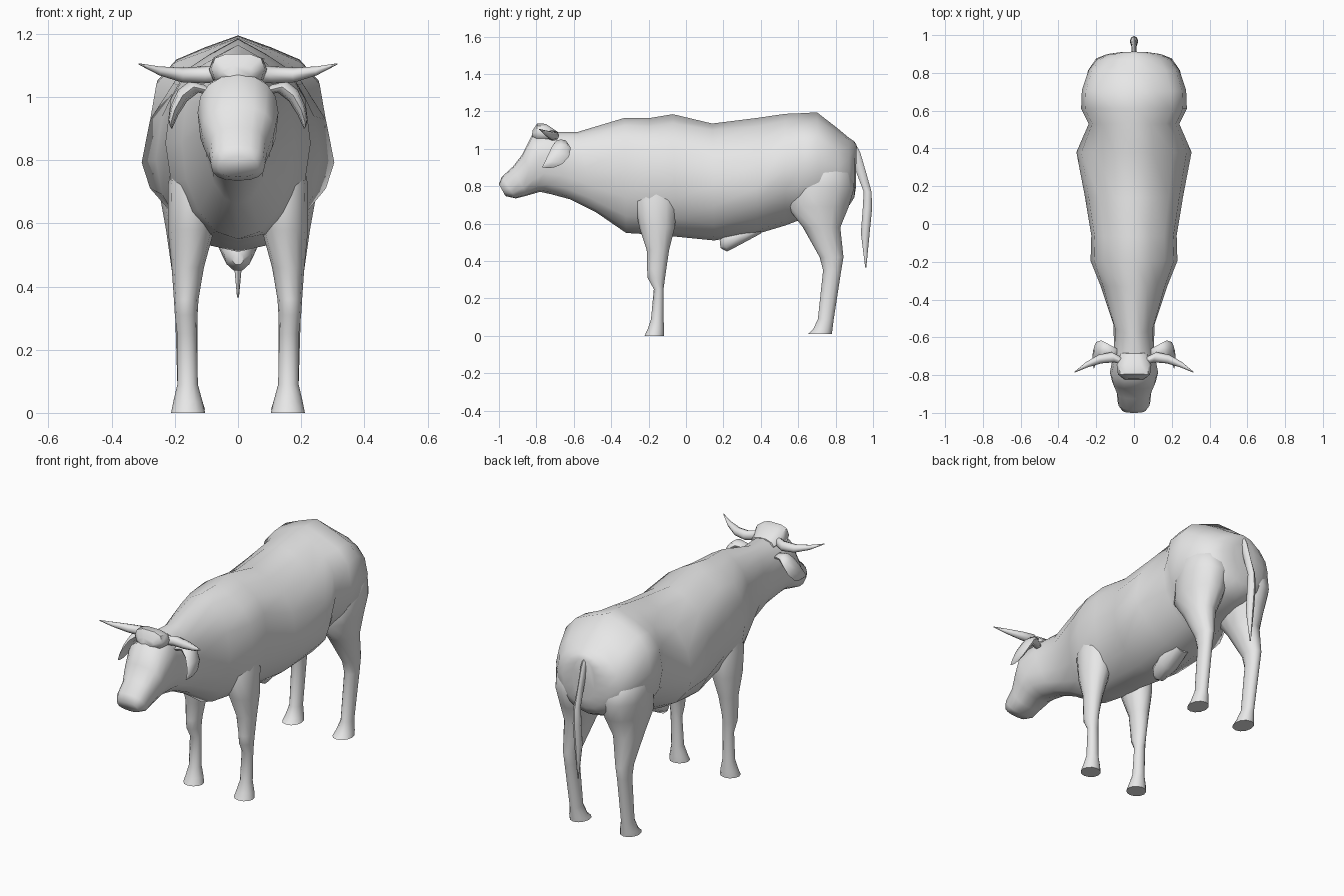
import bpy, bmesh, math
from mathutils import Vector

hide = bpy.data.materials.new("grey hide")
hide.diffuse_color = (0.8, 0.8, 0.8, 1)


def loft(name, rings, angle=50):
    """Skin a list of equal-length point rings and cap both ends."""
    bm = bmesh.new()
    rows = [[bm.verts.new(p) for p in ring] for ring in rings]
    n = len(rows[0])
    for a, b in zip(rows, rows[1:]):
        for i in range(n):
            bm.faces.new((a[i], a[(i + 1) % n], b[(i + 1) % n], b[i]))
    bm.faces.new(rows[0])
    bm.faces.new(rows[-1])
    bmesh.ops.recalc_face_normals(bm, faces=bm.faces)
    mesh = bpy.data.meshes.new(name)
    bm.to_mesh(mesh)
    bm.free()
    mesh.materials.append(hide)
    obj = bpy.data.objects.new(name, mesh)
    bpy.context.collection.objects.link(obj)
    bpy.ops.object.select_all(action='DESELECT')
    obj.select_set(True)
    bpy.context.view_layer.objects.active = obj
    bpy.ops.object.shade_smooth_by_angle(angle=math.radians(angle))
    return obj


def power(v, p):
    return math.copysign(abs(v) ** p, v) if abs(v) > 1e-6 else 0.0


def section(ty, tz, by, bz, half, widest=0.5, p=1.0, ridge=0.0, n=16):
    """Cross-section between a top and a bottom point; ridge makes the back peaked."""
    top, bot = Vector((0, ty, tz)), Vector((0, by, bz))
    mid = bot.lerp(top, widest)
    pts = []
    for i in range(n):
        a = 2 * math.pi * i / n
        c, s = power(math.cos(a), p), power(math.sin(a), p)
        if s > 0:
            s += ridge * math.sin(4 * math.asin(min(1, math.sin(a))))
        pts.append(mid + ((top - mid) * s if s > 0 else (mid - bot) * s) + Vector((half * c, 0, 0)))
    return pts


def oval(center, u, v, n=10):
    c, u, v = Vector(center), Vector(u), Vector(v)
    return [c + u * math.cos(2 * math.pi * i / n) + v * math.sin(2 * math.pi * i / n) for i in range(n)]


def mirrored(name, rings):
    for side, sign in (("left", 1), ("right", -1)):
        loft(f"{side}_{name}", [[(p.x * sign, p.y, p.z) for p in r] for r in rings])


def leg_ring(z, y0, y1, x0, x1):
    return oval(((x0 + x1) / 2, (y0 + y1) / 2, z), ((x1 - x0) / 2, 0, 0), (0, (y1 - y0) / 2, 0), 12)


# Head, neck and trunk: top y, top z, bottom y, bottom z, half width, widest height, squareness, ridge
trunk = [
    (-1.0, 0.81, -0.965, 0.747, 0.065, 0.5, 0.8),
    (-0.985, 0.85, -0.91, 0.735, 0.086, 0.45, 0.8),
    (-0.925, 0.905, -0.85, 0.75, 0.092, 0.5, 0.8),
    (-0.875, 0.97, -0.78, 0.77, 0.115, 0.6, 0.85),
    (-0.825, 1.07, -0.72, 0.757, 0.128, 0.62, 0.9),
    (-0.72, 1.09, -0.62, 0.73, 0.106, 0.6, 0.9),
    (-0.58, 1.09, -0.48, 0.66, 0.108, 0.55),
    (-0.33, 1.165, -0.32, 0.55, 0.178, 0.5, 1, 0.05),
    (-0.19, 1.165, -0.2, 0.543, 0.23, 0.5, 1, 0.07),
    (-0.07, 1.185, -0.05, 0.53, 0.226, 0.5, 1, 0.07),
    (0.14, 1.135, 0.15, 0.51, 0.26, 0.47, 1, 0.03),
    (0.38, 1.165, 0.38, 0.545, 0.305, 0.4, 1.15, 0.03),
    (0.53, 1.187, 0.53, 0.59, 0.24, 0.5, 1, 0.05),
    (0.61, 1.19, 0.61, 0.62, 0.28, 0.52, 1, 0.07),
    (0.70, 1.195, 0.72, 0.64, 0.276, 0.53, 1, 0.07),
    (0.81, 1.11, 0.82, 0.67, 0.24, 0.53, 1, 0.04),
    (0.87, 1.06, 0.875, 0.70, 0.196, 0.52),
    (0.90, 1.04, 0.90, 0.74, 0.14, 0.5),
    (0.912, 1.02, 0.908, 0.79, 0.07, 0.5),
]
loft("body", [section(*s) for s in trunk], 60)

# Bony crown between the horns
loft("crown", [section(*s, n=10) for s in (
    (-0.82, 1.10, -0.825, 1.06, 0.05), (-0.795, 1.138, -0.80, 1.04, 0.085, 0.5, 0.7),
    (-0.75, 1.135, -0.74, 1.04, 0.092, 0.5, 0.7), (-0.685, 1.092, -0.68, 1.03, 0.07))])

# Front and hind legs: z, front-to-back extent, inside-to-outside extent
front = [
    (0.88, -0.22, -0.10, 0.09, 0.19), (0.72, -0.275, -0.045, 0.06, 0.222),
    (0.58, -0.25, -0.06, 0.075, 0.222), (0.46, -0.21, -0.09, 0.108, 0.21),
    (0.36, -0.208, -0.105, 0.125, 0.203), (0.31, -0.205, -0.112, 0.128, 0.2),
    (0.25, -0.172, -0.12, 0.13, 0.193), (0.09, -0.187, -0.12, 0.127, 0.192),
    (0.035, -0.205, -0.117, 0.112, 0.205), (0.0, -0.222, -0.117, 0.104, 0.212),
]
hind = [
    (0.97, 0.64, 0.80, 0.08, 0.20), (0.87, 0.59, 0.885, 0.03, 0.258),
    (0.79, 0.55, 0.90, 0.02, 0.26), (0.69, 0.54, 0.87, 0.03, 0.248),
    (0.58, 0.625, 0.825, 0.075, 0.228), (0.42, 0.715, 0.842, 0.122, 0.205),
    (0.35, 0.733, 0.83, 0.128, 0.2), (0.09, 0.705, 0.79, 0.128, 0.192),
    (0.035, 0.68, 0.783, 0.112, 0.205), (0.01, 0.652, 0.78, 0.104, 0.21),
]
mirrored("front_leg", [leg_ring(*r) for r in front])
mirrored("hind_leg", [leg_ring(*r) for r in hind])

# Horns sweeping outward and forward: x, y, z, radius
horn = [(0.05, -0.735, 1.075, 0.026), (0.11, -0.705, 1.07, 0.027), (0.18, -0.715, 1.07, 0.023),
        (0.25, -0.745, 1.083, 0.014), (0.315, -0.785, 1.105, 0.002)]
mirrored("horn", [oval((x, y, z), (r * 0.3, r, 0), (0, 0, r), 8) for x, y, z, r in horn])

# Drooping leaf-shaped ears: x, y, z, half length, half thickness
ear = [(0.09, -0.68, 1.02, 0.02, 0.018), (0.14, -0.668, 1.032, 0.035, 0.018),
       (0.175, -0.668, 1.005, 0.052, 0.018), (0.20, -0.683, 0.96, 0.058, 0.015),
       (0.212, -0.71, 0.92, 0.05, 0.01), (0.212, -0.735, 0.902, 0.035, 0.004)]
mirrored("ear", [oval((x, y, z), (0, w, 0), (t * 0.8, 0, t), 8) for x, y, z, w, t in ear])

# Tail: z, front y, back y, half width
tail = [(1.04, 0.85, 0.90, 0.015), (0.98, 0.885, 0.932, 0.014), (0.87, 0.912, 0.964, 0.012),
        (0.77, 0.95, 0.992, 0.018), (0.68, 0.945, 0.995, 0.022), (0.55, 0.935, 0.982, 0.02),
        (0.365, 0.958, 0.964, 0.003)]
loft("tail", [oval((0, (a + b) / 2, z), (w, 0, 0), (0, (b - a) / 2, 0), 8) for z, a, b, w in tail])

# Belly sheath
loft("sheath", [section(*s, n=10) for s in (
    (0.18, 0.51, 0.185, 0.468, 0.018), (0.20, 0.56, 0.22, 0.448, 0.045),
    (0.28, 0.58, 0.29, 0.485, 0.065), (0.40, 0.62, 0.40, 0.545, 0.05))])
